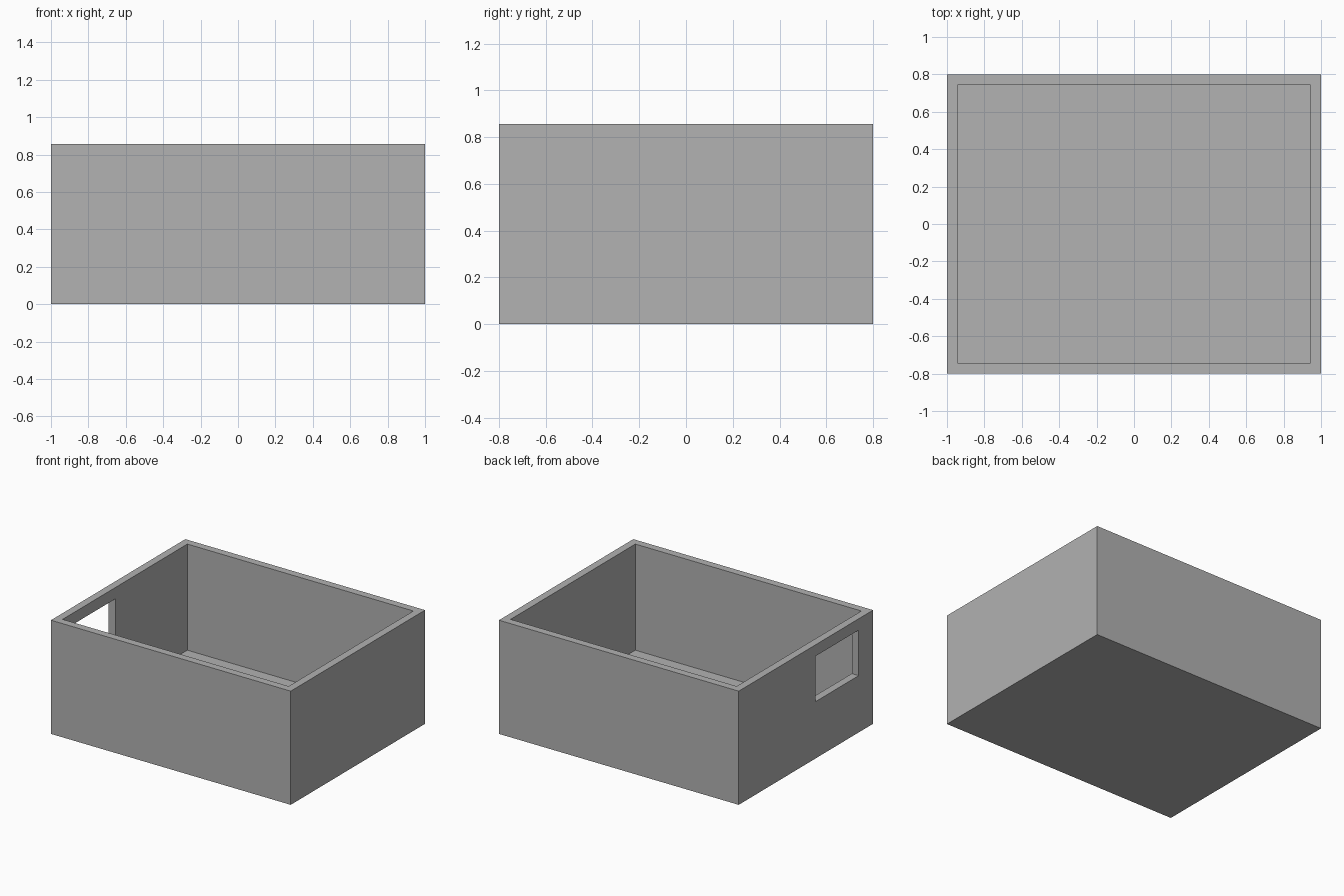
import bpy

if "Cube" in bpy.data.objects:
    bpy.data.objects.remove(bpy.data.objects["Cube"])

U = 2 / 35               # wall thickness, the design unit
L, W, H = 35 * U, 28 * U, 15 * U


def box(name, lo, hi):
    """Axis-aligned box between two corners."""
    bpy.ops.mesh.primitive_cube_add(size=1)
    ob = bpy.context.object
    ob.name = name
    for v in ob.data.vertices:
        for i in range(3):
            v.co[i] = lo[i] if v.co[i] < 0 else hi[i]
    return ob


def cut(target, cutter):
    cutter.hide_render = True
    cutter.hide_viewport = True
    cutter.display_type = 'WIRE'
    mod = target.modifiers.new(cutter.name, 'BOOLEAN')
    mod.operation = 'DIFFERENCE'
    mod.solver = 'EXACT'
    mod.object = cutter


grey = bpy.data.materials.new("grey")
grey.diffuse_color = (0.445, 0.445, 0.445, 1)
grey.use_nodes = True
grey.node_tree.nodes["Principled BSDF"].inputs["Base Color"].default_value = grey.diffuse_color

# Open-topped case body
case = box("case_body", (-L / 2, -W / 2, 0), (L / 2, W / 2, H))
case.data.materials.append(grey)

# Hollow interior, leaving walls and floor one unit thick
cavity = box("cavity_cutter", (-L / 2 + U, -W / 2 + U, U),
             (L / 2 - U, W / 2 - U, H + U))
cavity.data.materials.append(grey)
cut(case, cavity)

# Rectangular opening through the left wall, near the front
port = box("port_cutter", (-L / 2 - U, -11 * U, 7.5 * U),
           (-L / 2 + 2 * U, -2 * U, 13.5 * U))
port.data.materials.append(grey)
cut(case, port)
